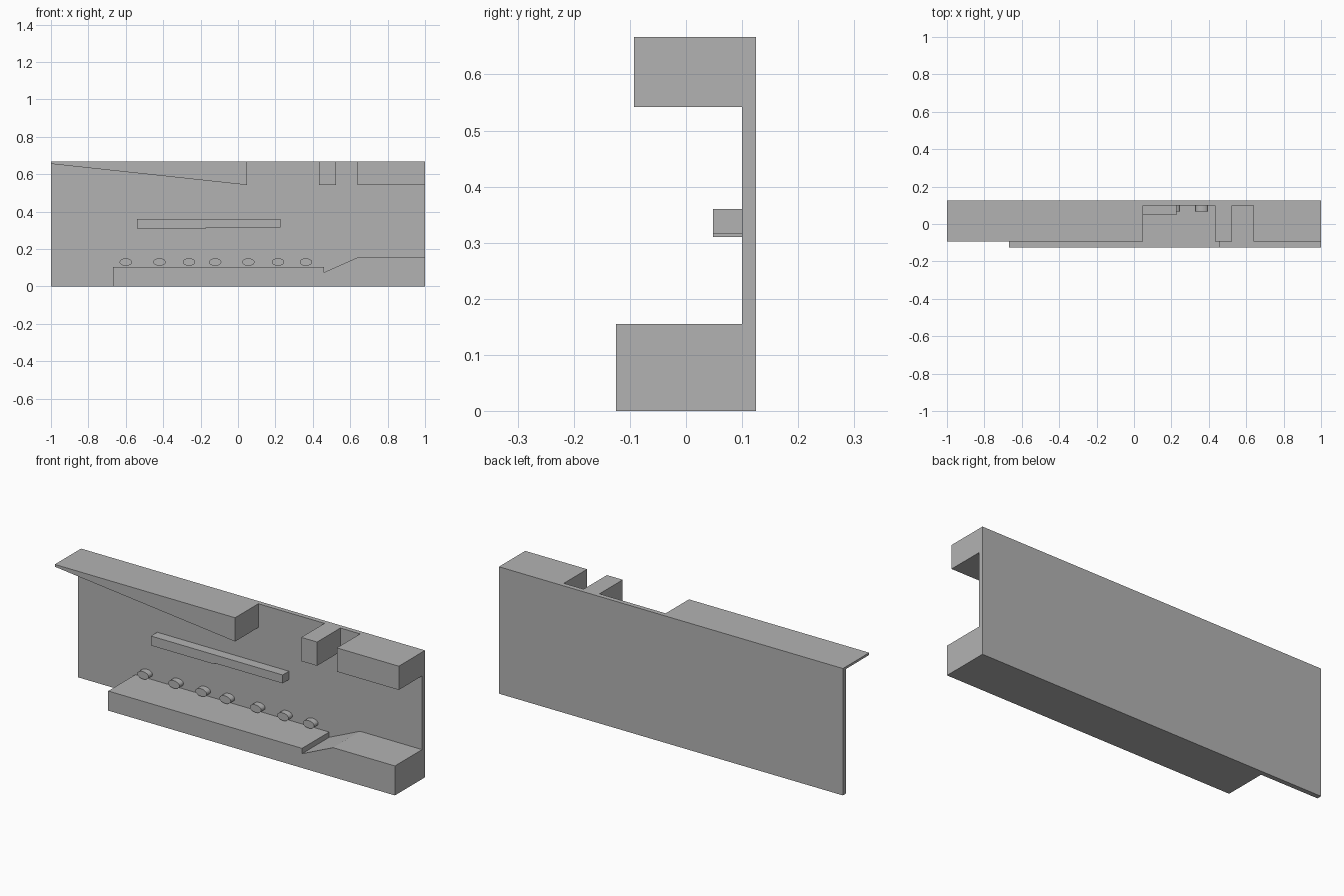
import bpy
import bmesh
import math

cube = bpy.data.objects.get("Cube")
if cube:
    bpy.data.objects.remove(cube, do_unlink=True)

grey = bpy.data.materials.new("plain_grey")
grey.use_nodes = True
grey.diffuse_color = (0.45, 0.45, 0.45, 1)
grey.node_tree.nodes["Principled BSDF"].inputs["Base Color"].default_value = (0.45, 0.45, 0.45, 1)

BACK, WALL = 0.125, 0.10   # rear and front faces of the back wall
TOP = 0.667


def extrude_profile(name, profile, front, back=WALL):
    """Extrude an x-z outline along y, from front to back."""
    bm = bmesh.new()
    face = bm.faces.new([bm.verts.new((x, front, z)) for x, z in profile])
    result = bmesh.ops.extrude_face_region(bm, geom=[face])
    moved = [v for v in result["geom"] if isinstance(v, bmesh.types.BMVert)]
    bmesh.ops.translate(bm, verts=moved, vec=(0, back - front, 0))
    bmesh.ops.recalc_face_normals(bm, faces=bm.faces)
    mesh = bpy.data.meshes.new(name)
    bm.to_mesh(mesh)
    bm.free()
    mesh.materials.append(grey)
    obj = bpy.data.objects.new(name, mesh)
    bpy.context.collection.objects.link(obj)
    return obj


def box(x0, x1, z0, z1):
    return [(x0, z0), (x1, z0), (x1, z1), (x0, z1)]


# Back wall
extrude_profile("back_wall", box(-1, 1, 0, TOP), WALL, BACK)

# Floor with a dip and a ramp
extrude_profile("floor", [(-0.667, 0), (1, 0), (1, 0.155), (0.64, 0.155),
                          (0.46, 0.075), (0.46, 0.103), (-0.667, 0.103)], -0.125)

# Ceiling: sloping wedge and two blocks
CEILING_FRONT = -0.093
extrude_profile("ceiling_wedge", [(-1, 0.655), (0.048, 0.542),
                                  (0.048, TOP), (-1, TOP)], CEILING_FRONT)
extrude_profile("ceiling_small_block", box(0.433, 0.525, 0.542, TOP), CEILING_FRONT)
extrude_profile("ceiling_large_block", box(0.64, 1, 0.542, TOP), CEILING_FRONT)

# Middle platform with a shallow step underneath
extrude_profile("middle_platform", [(-0.54, 0.31), (-0.17, 0.31), (-0.17, 0.316),
                                    (0.226, 0.316), (0.226, 0.36), (-0.54, 0.36)], 0.048)

# Row of oval studs above the floor
for i, x in enumerate([-0.6, -0.42, -0.262, -0.122, 0.055, 0.214, 0.363]):
    angles = [math.tau * k / 32 for k in range(32)]
    oval = [(x + 0.033 * math.cos(a), 0.13 + 0.02 * math.sin(a)) for a in angles]
    extrude_profile(f"stud_{i + 1}", oval, 0.067)
